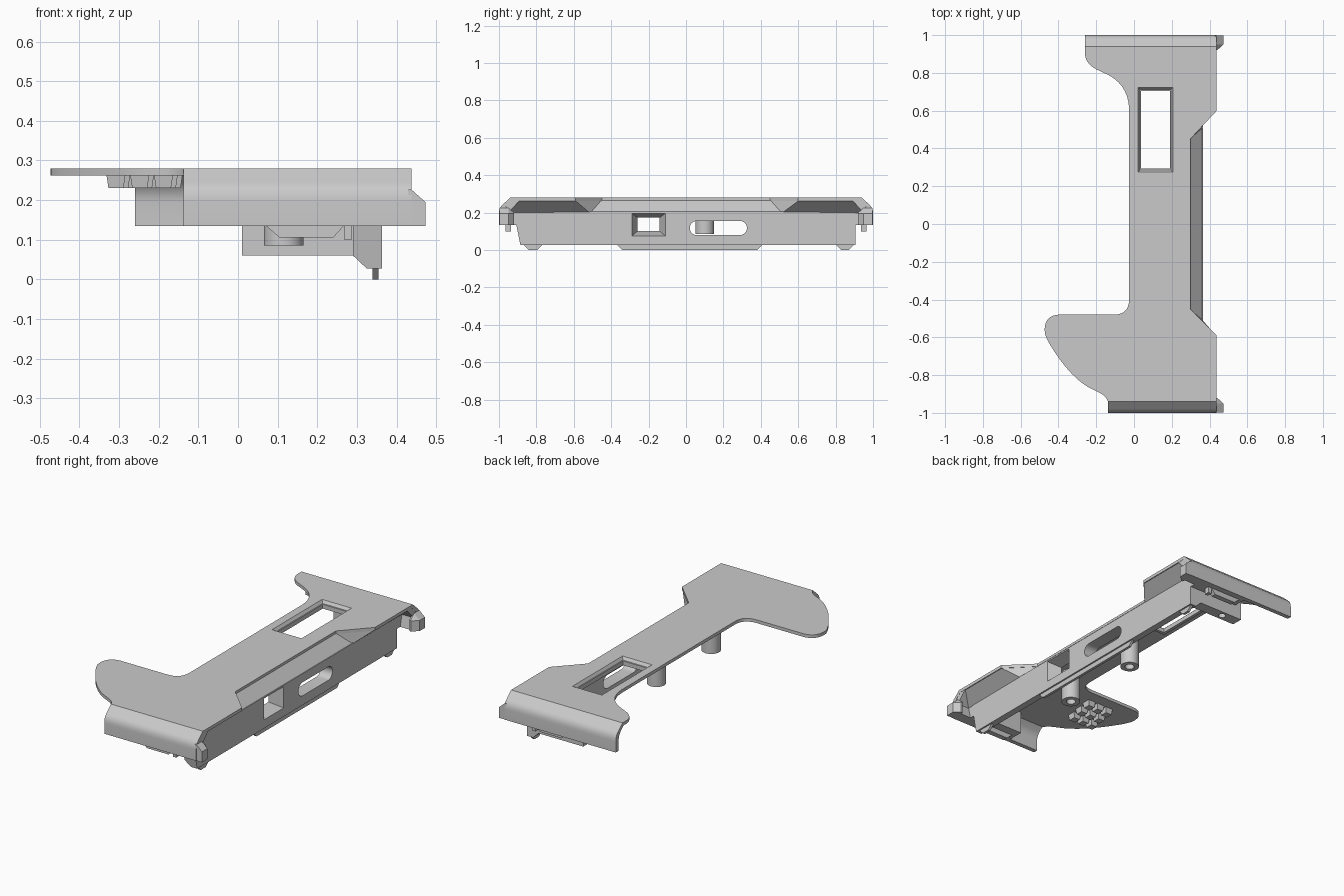
import bpy, bmesh, math
from mathutils import Vector

if "Cube" in bpy.data.objects:
    bpy.data.objects.remove(bpy.data.objects["Cube"], do_unlink=True)

GREY = (0.59, 0.59, 0.59, 1)
grey = bpy.data.materials.new("matte grey")
grey.use_nodes = True
grey.diffuse_color = GREY
grey.node_tree.nodes["Principled BSDF"].inputs["Base Color"].default_value = GREY


def shade(ob):
    bpy.ops.object.select_all(action="DESELECT")
    ob.select_set(True)
    bpy.context.view_layer.objects.active = ob
    bpy.ops.object.shade_smooth_by_angle(angle=math.radians(25))


def finish(name, bm):
    bmesh.ops.recalc_face_normals(bm, faces=bm.faces)
    me = bpy.data.meshes.new(name)
    bm.to_mesh(me)
    bm.free()
    me.materials.append(grey)
    ob = bpy.data.objects.new(name, me)
    bpy.context.collection.objects.link(ob)
    return ob


def loft(name, ring_a, ring_b):
    """Closed solid between two rings of 3D points."""
    bm = bmesh.new()
    a = [bm.verts.new(p) for p in ring_a]
    b = [bm.verts.new(p) for p in ring_b]
    bm.faces.new(a)
    bm.faces.new(b[::-1])
    for i in range(len(a)):
        j = (i + 1) % len(a)
        bm.faces.new((a[i], b[i], b[j], a[j]))
    ob = finish(name, bm)
    shade(ob)
    return ob


def place(p, axis, t):
    v = list(p)
    v.insert("xyz".index(axis), t)
    return v


def prism(name, pts, axis, lo, hi):
    return loft(name, [place(p, axis, lo) for p in pts], [place(p, axis, hi) for p in pts])


def rect(u0, u1, v0, v1):
    return [(u0, v0), (u1, v0), (u1, v1), (u0, v1)]


def box(name, x0, x1, y0, y1, z0, z1):
    return prism(name, rect(x0, x1, y0, y1), "z", z0, z1)


def bend(a, c, b, n=8):
    """Points of a curve from a to b pulled toward c."""
    a, b, c = Vector(a), Vector(b), Vector(c)
    return [tuple(a * (1 - t) ** 2 + c * 2 * t * (1 - t) + b * t * t)
            for t in (i / n for i in range(n + 1))]


def cut(ob, cutter):
    """Cut an opening, then sharpen its new edges."""
    m = ob.modifiers.new("opening", "BOOLEAN")
    m.operation = "DIFFERENCE"
    m.solver = "EXACT"
    m.object = cutter
    bpy.context.view_layer.objects.active = ob
    bpy.ops.object.modifier_apply(modifier=m.name)
    bpy.data.objects.remove(cutter, do_unlink=True)
    shade(ob)


# Top plate with a curled hook and narrow waist
outline = [(-.26, .94), (-.26, .91)]
outline += bend((-.26, .90), (-.255, .84), (-.18, .81))
outline += bend((-.17, .805), (-.03, .75), (-.026, .61))
outline += bend((-.026, -.40), (-.026, -.48), (-.11, -.48))
outline += bend((-.40, -.48), (-.47, -.485), (-.473, -.555))
outline += bend((-.472, -.58), (-.465, -.60), (-.455, -.62), 3)
outline += bend((-.45, -.63), (-.33, -.83), (-.21, -.88))
outline += bend((-.20, -.885), (-.15, -.905), (-.138, -.94), 5)
outline += [(.438, -.94), (.438, -.59), (.298, -.45), (.298, .45), (.438, .60), (.438, .94)]
plate = prism("top_plate", outline, "z", .262, .28)

# Chamfered window in the plate, with a rim underneath
cut(plate, loft("window_cutter",
                [place(p, "z", .281) for p in rect(.02, .206, .274, .724)],
                [place(p, "z", .255) for p in rect(.038, .19, .292, .706)]))
for x in (.02, .19):
    box("window_rim_side", x, x + .018, .276, .722, .24, .264)
for y in (.276, .704):
    box("window_rim_end", .02, .208, y, y + .018, .24, .264)

# Down-turned lips and corner blocks at both ends
for s, x0 in ((-1, -.138), (1, -.26)):
    outer = [(.94, .28)] + bend((.975, .248), (1, .23), (1, .195), 5) + [(1, .135)]
    inner = [(.975, .135)] + bend((.975, .195), (.972, .222), (.955, .24), 5) + [(.93, .262)]
    prism("end_lip", [(s * y, z) for y, z in outer + inner], "x", x0, .438)
    corner = [(.43, .135), (.473, .135), (.473, .195), (.438, .226), (.43, .226)]
    full = [(x, s * .95, z) for x, z in corner]
    loft("corner_block", [(x, s * .998, z) for x, z in corner], full)
    loft("corner_chamfer", full, [(min(x, .44), s * .92, min(z, .2)) for x, z in corner])
    # Solid fill behind each lip, with a hanging catch
    back = [(.978, .135), (.978, .195), (.957, .238), (.93, .264)]
    for name, front, a, b in (("corner_filler", [(.89, .264), (.95, .2), (.935, .135)], .36, .437),
                              ("end_shelf", [(.885, .264), (.885, .135)], .05, .362)):
        prism(name, [(s * y, z) for y, z in front + back], "x", a, b)
    prism("end_catch", [(.07, .136), (.105, .105), (.24, .105), (.268, .136)],
          "y", s * .935, s * .965)
    box("catch_pin", .267, .288, s * .935, s * .965, .1, .15)

# Thick side wall with a chamfered foot, a bevelled port and a rounded slot
section = [(.364, .205), (.364, .027), (.325, .027), (.29, .06), (.29, .205)]
wall = loft("side_wall", [(x, -.88 - .2 * z, z) for x, z in section],
            [(x, .905, z) for x, z in section])
cut(wall, loft("port_cutter",
               [place(p, "x", .366) for p in rect(-.29, -.11, .075, .197)],
               [place(p, "x", .28) for p in rect(-.255, -.145, .105, .17)]))
slot = []
for cy, start in ((.288, -90), (.058, 90)):
    for k in range(13):
        a = math.radians(start + 15 * k)
        slot.append((cy + .038 * math.cos(a), .118 + .038 * math.sin(a)))
cut(wall, prism("slot_cutter", slot, "x", .25, .4))

# Sloped shoulder joining wall and plate: leans in at the waist, flares at the ends
top = [(.429, -.95), (.429, -.59), (.289, -.45), (.289, .45), (.429, .60), (.429, .95)]
low_y = (-.95, -.52, -.51, .51, .52, .95)
bm = bmesh.new()
upper = [bm.verts.new((x, y, .266)) for x, y in top]
lower = [bm.verts.new((.356, y, .202)) for y in low_y]
for i in range(len(top) - 1):
    bm.faces.new((upper[i], upper[i + 1], lower[i + 1], lower[i]))
shoulder = finish("side_shoulder", bm)
m = shoulder.modifiers.new("thickness", "SOLIDIFY")
m.thickness = .012
m.offset = 0

# Thin locating tabs along the wall's foot
for a, b in ((-.87, -.765), (-.37, .41), (.80, .90)):
    prism("foot_tab", [(a, .03), (a + .03, 0), (b - .03, 0), (b, .03)], "x", .34, .355)


def tube(name, x, y, r, z0, z1):
    ring = [(x + r * math.cos(k * math.tau / 24), y + r * math.sin(k * math.tau / 24))
            for k in range(24)]
    return prism(name, ring, "z", z0, z1)


# Rear bracket with a screw hole
bracket = box("rear_bracket", .01, .3, .84, .905, .06, .2)
cut(bracket, tube("screw_hole_cutter", .115, .872, .02, .05, .12))

# Hollow mounting posts
for y in (-.39, .10):
    post = tube("mounting_post", .115, y, .05, .085, .265)
    cut(post, tube("post_bore_cutter", .115, y, .025, .08, .2))

# Staggered grid of small pads under the hook
for i in range(3):
    for j in range(3):
        x, y = -.332 + .06 * i + .012 * j, -.745 + .075 * j
        loft("grip_pad", [place(p, "z", .264) for p in rect(x, x + .048, y, y + .05)],
             [place(p, "z", .23) for p in rect(x + .005, x + .043, y + .005, y + .045)])
